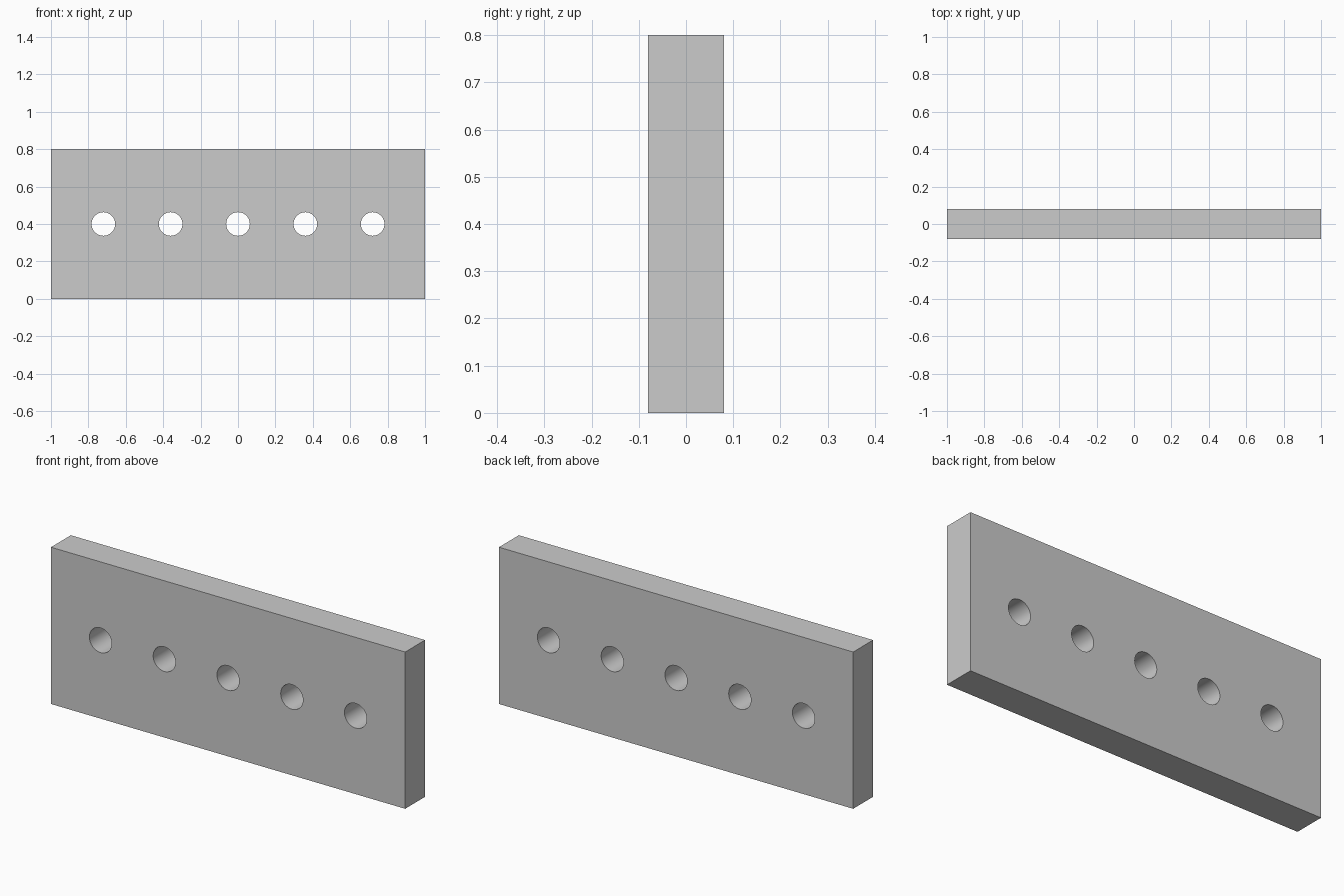
import bpy, bmesh
from math import radians
from mathutils import Matrix

if "Cube" in bpy.data.objects:
    bpy.data.objects.remove(bpy.data.objects["Cube"])

LENGTH, DEPTH, HEIGHT = 2.0, 0.16, 0.8
HOLE_RADIUS, HOLE_SPACING, HOLE_COUNT = 0.063, 0.36, 5


def make_object(name, bm):
    mesh = bpy.data.meshes.new(name)
    bm.to_mesh(mesh)
    bm.free()
    obj = bpy.data.objects.new(name, mesh)
    bpy.context.collection.objects.link(obj)
    return obj


# Flat rectangular plate
bm = bmesh.new()
bmesh.ops.create_cube(bm, size=1, matrix=Matrix.Translation((0, 0, HEIGHT / 2))
                      @ Matrix.Diagonal((LENGTH, DEPTH, HEIGHT, 1)))
plate = make_object("drilled_plate", bm)

# Row of cylinders that drill the holes from front to back
bm = bmesh.new()
for i in range(HOLE_COUNT):
    x = (i - (HOLE_COUNT - 1) / 2) * HOLE_SPACING
    bmesh.ops.create_cone(bm, cap_ends=True, segments=48, radius1=HOLE_RADIUS,
                          radius2=HOLE_RADIUS, depth=DEPTH * 2,
                          matrix=Matrix.Translation((x, 0, HEIGHT / 2))
                          @ Matrix.Rotation(radians(90), 4, 'X'))
cutter = make_object("hole_cutter", bm)
cutter.hide_render = True

# Drill the holes, then drop the cutter
drill = plate.modifiers.new("drill_holes", 'BOOLEAN')
drill.operation = 'DIFFERENCE'
drill.solver = 'EXACT'
drill.object = cutter
bpy.context.view_layer.objects.active = plate
plate.select_set(True)
bpy.ops.object.modifier_apply(modifier=drill.name)
bpy.data.objects.remove(cutter)

# Round hole walls, crisp plate edges
bpy.ops.object.shade_smooth_by_angle(angle=radians(30))
